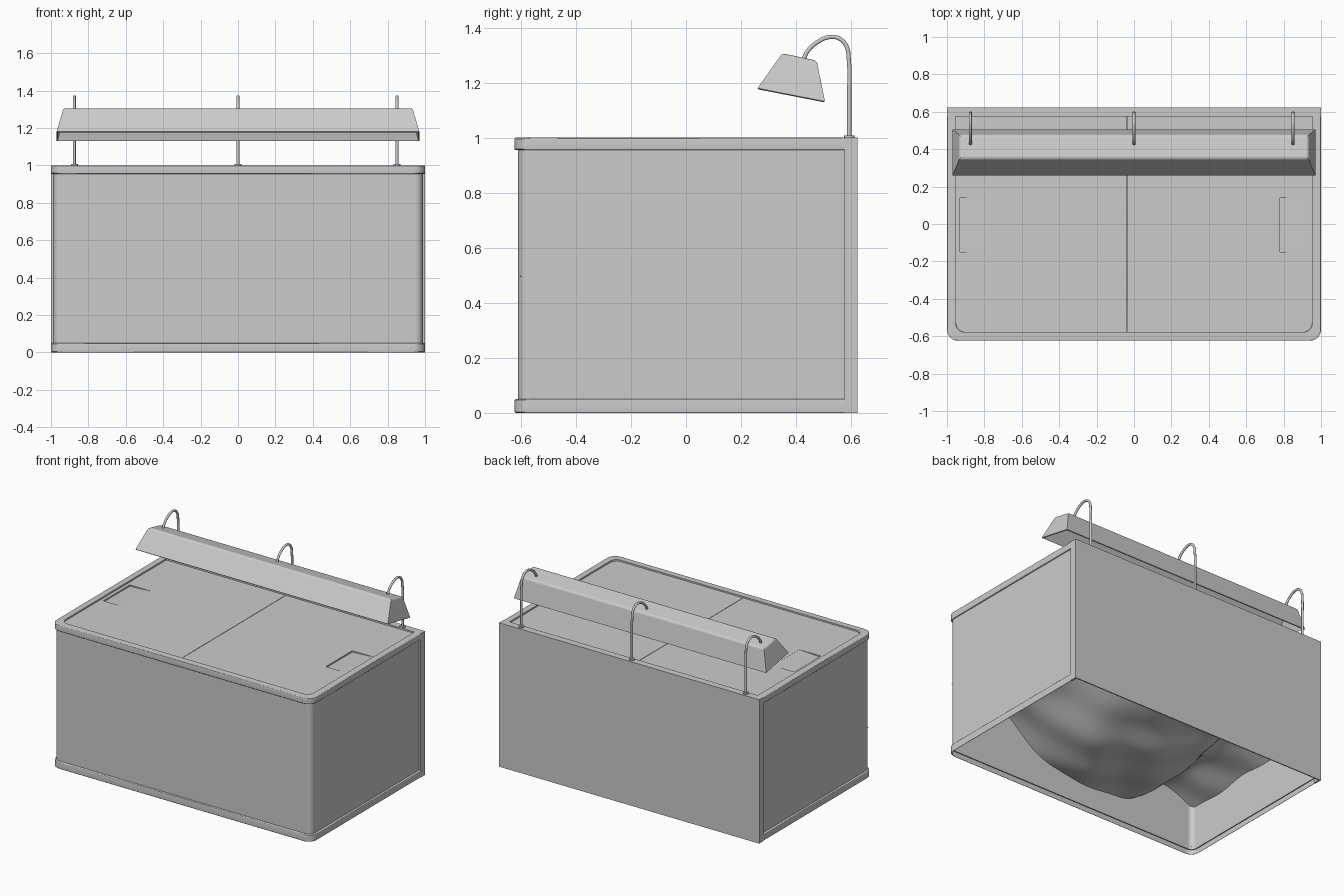
import bpy, bmesh
from math import sin, cos, pi, exp

if "Cube" in bpy.data.objects:
    bpy.data.objects.remove(bpy.data.objects["Cube"])


def finish(bm, name, angle=0.6):
    bmesh.ops.recalc_face_normals(bm, faces=bm.faces)
    me = bpy.data.meshes.new(name)
    bm.to_mesh(me)
    bm.free()
    ob = bpy.data.objects.new(name, me)
    bpy.context.collection.objects.link(ob)
    for o in bpy.context.selected_objects:
        o.select_set(False)
    ob.select_set(True)
    bpy.context.view_layer.objects.active = ob
    if angle:
        bpy.ops.object.shade_smooth_by_angle(angle=angle)
    return ob


def keep_flats(ob):
    """Weighted normals so large faces stay flat beside rounded edges."""
    mod = ob.modifiers.new("flat_faces", 'WEIGHTED_NORMAL')
    mod.keep_sharp = True


def u_path(hx, front, back, r, n=6):
    """U-shaped outline, open at the back, rounded at the two front corners."""
    pts = [(-hx, back)]
    for cx, a0 in ((-hx + r, pi), (hx - r, 1.5 * pi)):
        for i in range(n + 1):
            a = a0 + i / n * pi / 2
            pts.append((cx + r * cos(a), front + r + r * sin(a)))
    return pts + [(hx, back)]


def prism(pts, z0, z1, name, smooth=True):
    bm = bmesh.new()
    lo = [bm.verts.new((x, y, z0)) for x, y in pts]
    hi = [bm.verts.new((x, y, z1)) for x, y in pts]
    n = len(pts)
    bm.faces.new(lo)
    bm.faces.new(hi)
    for i in range(n):
        j = (i + 1) % n
        bm.faces.new((lo[i], lo[j], hi[j], hi[i]))
    ob = finish(bm, name, 0.6 if smooth else 0)
    if smooth:
        keep_flats(ob)
    return ob


def box(name, x0, x1, y0, y1, z0, z1):
    return prism([(x0, y0), (x1, y0), (x1, y1), (x0, y1)], z0, z1, name, False)


def rim(name, rows):
    """Frame strip swept through (inset, z) rows along the U outline."""
    bm = bmesh.new()
    prev = None
    for d, z in rows:
        cur = [bm.verts.new((x, y, z)) for x, y in u_path(1 - d, -0.624 + d, 0.576, 0.06 - d * 0.3)]
        if prev:
            for i in range(len(cur) - 1):
                bm.faces.new((prev[i], prev[i + 1], cur[i + 1], cur[i]))
        prev = cur
    keep_flats(finish(bm, name, 0.85))


# Thin-walled frame: softened bottom skirt, top rim with inner lip
rim("bottom_rim", ((0.006, 0.0), (0.004, 0.0), (0, 0.004), (0, 0.046), (0.004, 0.05), (0.013, 0.05)))
rim("top_rim", ((0.013, 0.955), (0.004, 0.955), (0, 0.959), (0, 0.996), (0.004, 1.0), (0.046, 1.0), (0.046, 0.978)))

# Back panel with side posts and top ledge
box("back_panel", -1, 1, 0.617, 0.624, 0, 1)
box("back_ledge", -1, 1, 0.576, 0.6175, 0.98, 1)
for label, s in (("left", -1), ("right", 1)):
    a, b = sorted((s, s * 0.986))
    box(label + "_back_post", a, b, 0.576, 0.6175, 0, 0.98)

# Glass wall wrapping the front and both sides
prism(u_path(0.988, -0.61, 0.58, 0.04) + u_path(0.982, -0.604, 0.58, 0.034)[::-1],
      0.03, 0.975, "glass_wall")

# Two lid halves with shallow sloping finger recesses
ring = u_path(0.9535, -0.5775, 0.575, 0.05)
half = len(ring) // 2
lids = (("left_lid", ring[:half] + [(-0.0365, -0.5775), (-0.0365, 0.575)], -0.93),
        ("right_lid", [(-0.0335, 0.575), (-0.0335, -0.5775)] + ring[half:], 0.78))
for name, pts, x in lids:
    lid = prism(pts, 0.976, 0.99, name, False)
    bm = bmesh.new()
    rows = [[bm.verts.new((a, y, z)) for a, z in ((x, 0.98), (x + 0.165, 0.9895), (x + 0.165, 1.0), (x, 1.0))]
            for y in (-0.15, 0.14)]
    for r in rows:
        bm.faces.new(r)
    for i in range(4):
        j = (i + 1) % 4
        bm.faces.new((rows[0][i], rows[0][j], rows[1][j], rows[1][i]))
    cutter = finish(bm, name + "_recess_cutter", 0)
    cutter.hide_render = True
    cutter.hide_set(True)
    mod = lid.modifiers.new("recess", 'BOOLEAN')
    mod.object = cutter
    mod.solver = 'EXACT'


# Rolling sand bed: steep left dune, valley, steep right slope
def height(x, y):
    edge = x + 0.57 + 0.05 * sin(5 * y + 3)
    left = 0.27 / (1 + exp(edge / 0.05)) * (1 - 0.4 * max(0, (-0.7 - x) / 0.3))
    right = 0.33 / (1 + exp(-(x - 0.4 + 0.05 * sin(6 * y)) / 0.12))
    back = 0.08 * exp(-((x + 0.2) / 0.4) ** 2 - ((y - 0.4) / 0.35) ** 2)
    ripple = 0.01 * sin(6 * x + 4 * y) + 0.01 * sin(13 * x - 9 * y + 1) + 0.006 * sin(17 * y + 9 * x)
    return 0.175 + left + right + back + ripple


bm = bmesh.new()
bmesh.ops.create_grid(bm, x_segments=80, y_segments=50, size=1)
for v in bm.verts:
    v.co.x *= 0.981
    v.co.y = 0.0065 + v.co.y * 0.6095
    v.co.z = height(v.co.x, v.co.y)
finish(bm, "sand_bed", 1.0)

# Tilted lamp shade, hollow underneath
bm = bmesh.new()
section = [(0.26, 1.18, 0.97), (0.505, 1.132, 0.97), (0.475, 1.28, 0.932), (0.35, 1.307, 0.932)]
L = [bm.verts.new((-hx, y, z)) for y, z, hx in section]
R = [bm.verts.new((hx, y, z)) for y, z, hx in section]
bm.faces.new(L)
bm.faces.new(R[::-1])
quads = [bm.faces.new((L[i], R[i], R[(i + 1) % 4], L[(i + 1) % 4])) for i in range(4)]
bmesh.ops.recalc_face_normals(bm, faces=bm.faces)
bmesh.ops.bevel(bm, geom=list(quads[2].edges), offset=0.012, segments=3, profile=0.5, affect='EDGES')
bmesh.ops.recalc_face_normals(bm, faces=bm.faces)
under = min(bm.faces, key=lambda f: f.normal.z)
bmesh.ops.delete(bm, geom=[under], context='FACES_ONLY')
shade = finish(bm, "lamp_shade", 0)
mod = shade.modifiers.new("thickness", 'SOLIDIFY')
mod.thickness = 0.008
top = max(shade.data.polygons, key=lambda p: p.center.z)
mod.offset = -1 if top.normal.z > 0 else 1  # shell grows inwards

# Three curved lamp arms with round feet
path = [(0.593, 1.0), (0.593, 1.15), (0.592, 1.28), (0.582, 1.335), (0.556, 1.361),
        (0.522, 1.366), (0.477, 1.347), (0.442, 1.315), (0.427, 1.285)]
for label, x in (("left", -0.875), ("middle", 0.0), ("right", 0.85)):
    cu = bpy.data.curves.new(label + "_lamp_arm", 'CURVE')
    cu.dimensions = '3D'
    cu.bevel_depth = 0.008
    cu.bevel_resolution = 3
    cu.use_fill_caps = True
    sp = cu.splines.new('BEZIER')
    sp.resolution_u = 5
    sp.bezier_points.add(len(path) - 1)
    for p, (y, z) in zip(sp.bezier_points, path):
        p.co = (x, y, z)
        p.handle_left_type = p.handle_right_type = 'AUTO'
    bpy.context.collection.objects.link(bpy.data.objects.new(label + "_lamp_arm", cu))
    prism([(x + 0.019 * cos(i * pi / 8), 0.594 + 0.019 * sin(i * pi / 8)) for i in range(16)],
          0.998, 1.008, label + "_arm_foot")
